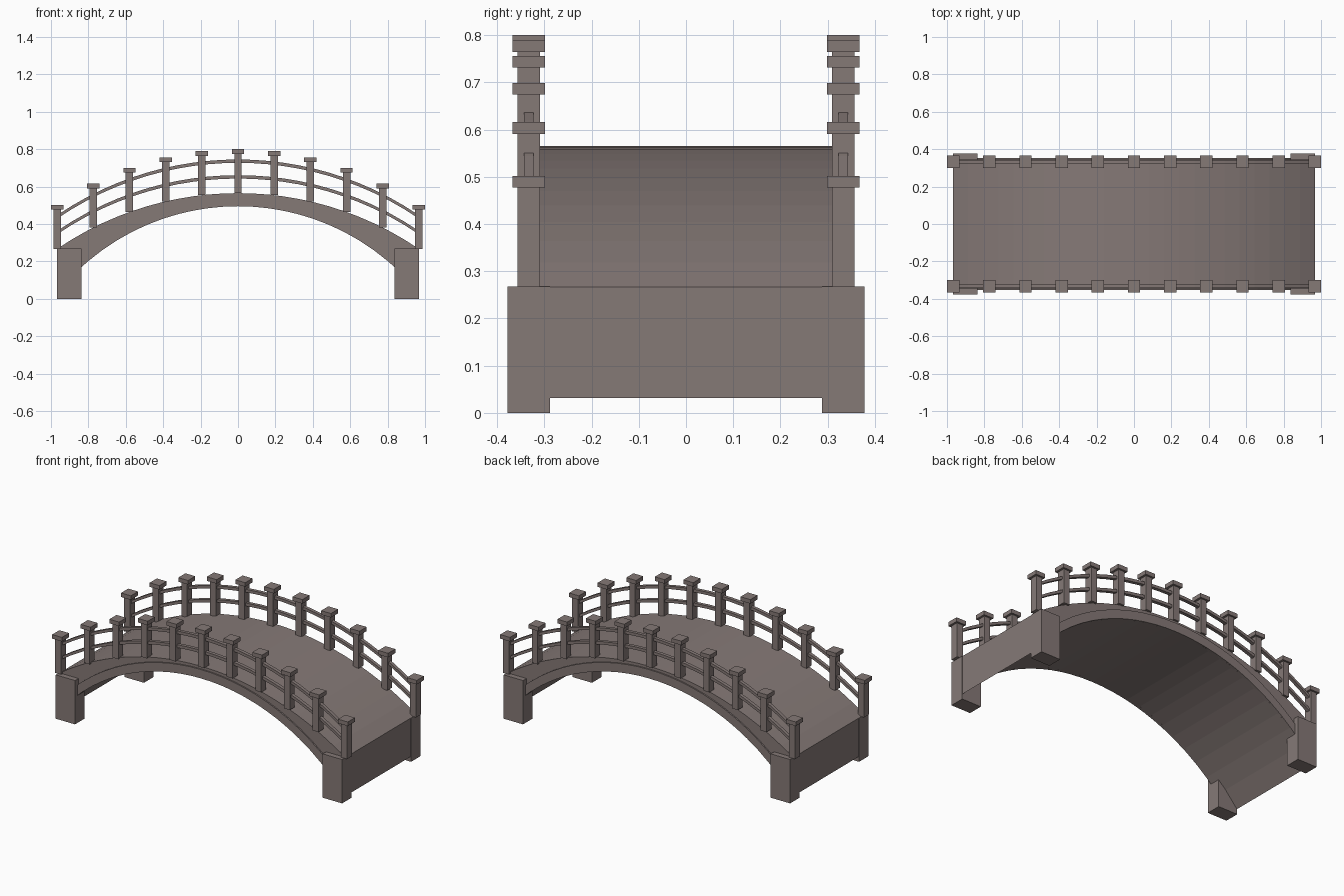
import bpy, bmesh, math

if "Cube" in bpy.data.objects:
    bpy.data.objects.remove(bpy.data.objects["Cube"])

stone = bpy.data.materials.new("warm grey stone")
stone.diffuse_color = (0.235, 0.192, 0.183, 1)
stone.use_nodes = True
stone.node_tree.nodes["Principled BSDF"].inputs["Base Color"].default_value = stone.diffuse_color

HALF = 0.967      # half length of the bridge
SEG = 24          # facets along the arch


def arc_z(x, top, radius):
    """Height of a circular arch with its crown at x = 0."""
    return top - radius + math.sqrt(radius * radius - x * x)


def deck_z(x):
    return arc_z(x, 0.565, 1.718)


def under_z(x):
    return arc_z(x, 0.495, 1.24)


def ring_z(x):
    return arc_z(x, 0.549, 1.27)


def finish(name, bm):
    bmesh.ops.recalc_face_normals(bm, faces=bm.faces)
    me = bpy.data.meshes.new(name)
    bm.to_mesh(me)
    bm.free()
    me.materials.append(stone)
    ob = bpy.data.objects.new(name, me)
    bpy.context.collection.objects.link(ob)
    return ob


def add_box(bm, x0, x1, y0, y1, z0, z1):
    v = bmesh.ops.create_cube(bm, size=1)["verts"]
    bmesh.ops.scale(bm, vec=(x1 - x0, y1 - y0, z1 - z0), verts=v)
    bmesh.ops.translate(bm, vec=((x0 + x1) / 2, (y0 + y1) / 2, (z0 + z1) / 2), verts=v)


def add_band(bm, lower, upper, xs, y0, y1):
    """Closed curved bar between two height functions."""
    rows = []
    for x in xs:
        lo, hi = lower(x), upper(x)
        rows.append([bm.verts.new(p) for p in
                     ((x, y0, lo), (x, y1, lo), (x, y1, hi), (x, y0, hi))])
    for a, b in zip(rows, rows[1:]):
        for i in range(4):
            j = (i + 1) % 4
            bm.faces.new((a[i], a[j], b[j], b[i]))
    bm.faces.new(rows[0])
    bm.faces.new(rows[-1][::-1])


def span(half):
    return [-half + 2 * half * i / SEG for i in range(SEG + 1)]


# Solid deck with arched underside
bm = bmesh.new()
add_band(bm, under_z, deck_z, span(HALF), -0.345, 0.345)
finish("deck", bm)

# Raised arch ring along each side
bm = bmesh.new()
for s in (-1, 1):
    add_band(bm, under_z, ring_z, span(0.88), s * 0.335, s * 0.353)
finish("arch_ring", bm)

# Corner piers
bm = bmesh.new()
for sx in (-1, 1):
    for sy in (-1, 1):
        x = sorted((sx * 0.838, sx * 0.969))
        y = sorted((sy * 0.288, sy * 0.378))
        add_box(bm, *x, *y, 0, 0.268)
finish("piers", bm)

# Railing posts, caps and curved rails on both sides
posts, caps, rails = bmesh.new(), bmesh.new(), bmesh.new()
for s in (-1, 1):
    y = s * 0.333
    for i in range(11):
        x = HALF * (i - 5) / 5
        z = deck_z(x)
        add_box(posts, x - 0.02, x + 0.02, y - 0.0235, y + 0.0235, z, z + 0.22)
        add_box(caps, x - 0.033, x + 0.033, y - 0.0345, y + 0.0345, z + 0.21, z + 0.235)
    for h in (0.087, 0.171):
        add_band(rails, lambda x: deck_z(x) + h - 0.009, lambda x: deck_z(x) + h + 0.009,
                 span(HALF), y - 0.0105, y + 0.0105)
finish("railing_posts", posts)
finish("post_caps", caps)
finish("rails", rails)
